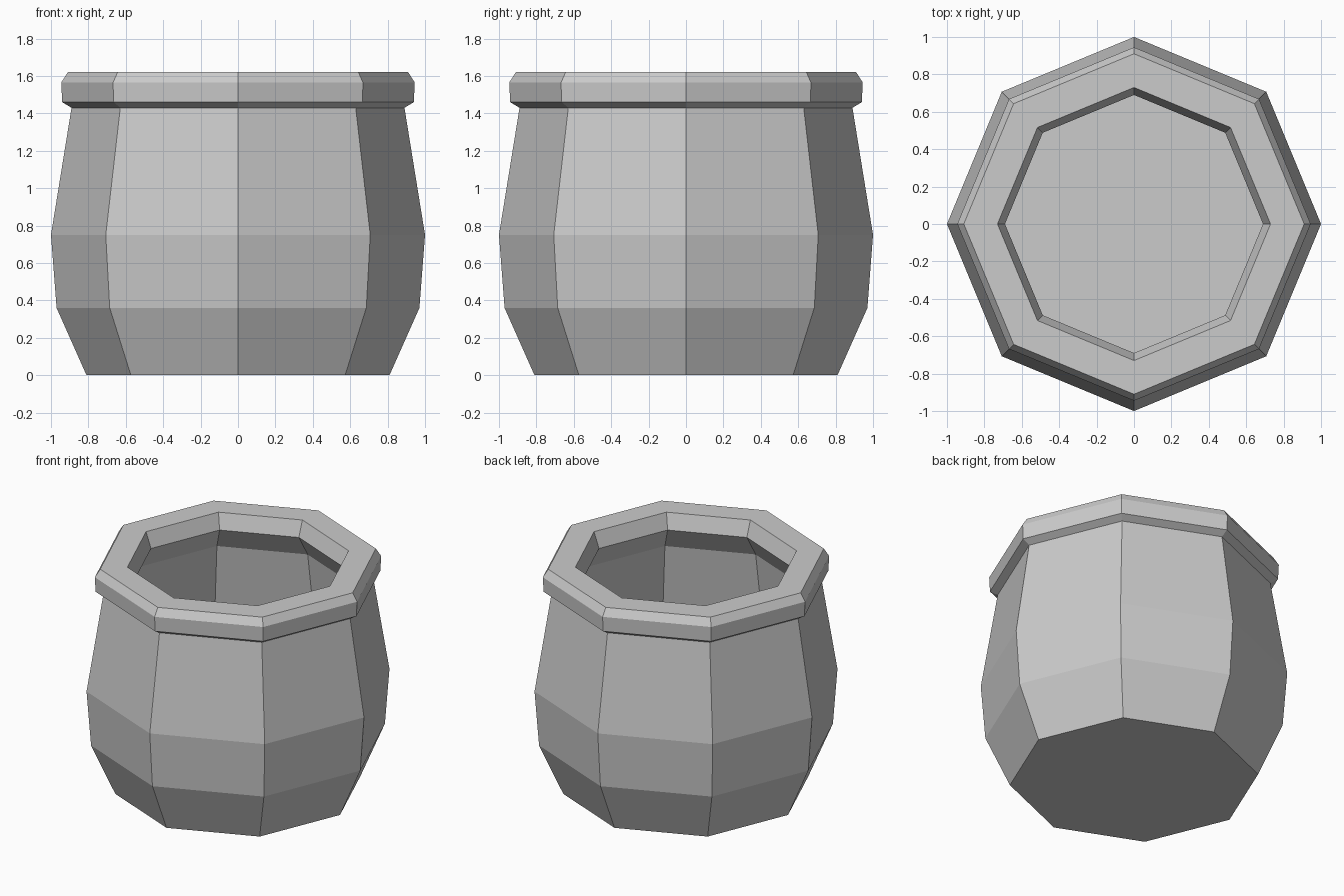
import bpy, bmesh
from math import cos, sin, pi

if "Cube" in bpy.data.objects:
    bpy.data.objects.remove(bpy.data.objects["Cube"])

SIDES = 8

# Profile (radius, height): outer base -> body -> rim -> lip -> inner wall -> floor
PROFILE = [
    (0.81, 0.0), (0.97, 0.36), (1.0, 0.75), (0.89, 1.43),
    (0.94, 1.46), (0.945, 1.565), (0.91, 1.62),
    (0.73, 1.62), (0.69, 1.51),
    (0.79, 1.35), (0.88, 0.75), (0.85, 0.38), (0.71, 0.10),
]


def lathe(name, profile, sides):
    """Flat-faced closed solid of revolution, capped at both profile ends."""
    bm = bmesh.new()
    rings = [[bm.verts.new((r * cos(2 * pi * i / sides), r * sin(2 * pi * i / sides), z))
              for i in range(sides)] for r, z in profile]
    for a, b in zip(rings, rings[1:]):
        for i in range(sides):
            j = (i + 1) % sides
            bm.faces.new((a[i], a[j], b[j], b[i]))
    bm.faces.new(rings[0][::-1])
    bm.faces.new(rings[-1])
    bmesh.ops.recalc_face_normals(bm, faces=bm.faces)
    mesh = bpy.data.meshes.new(name)
    bm.to_mesh(mesh)
    bm.free()
    obj = bpy.data.objects.new(name, mesh)
    bpy.context.collection.objects.link(obj)
    return obj


# Octagonal pot with thick rim and hollow inside
lathe("pot", PROFILE, SIDES)
